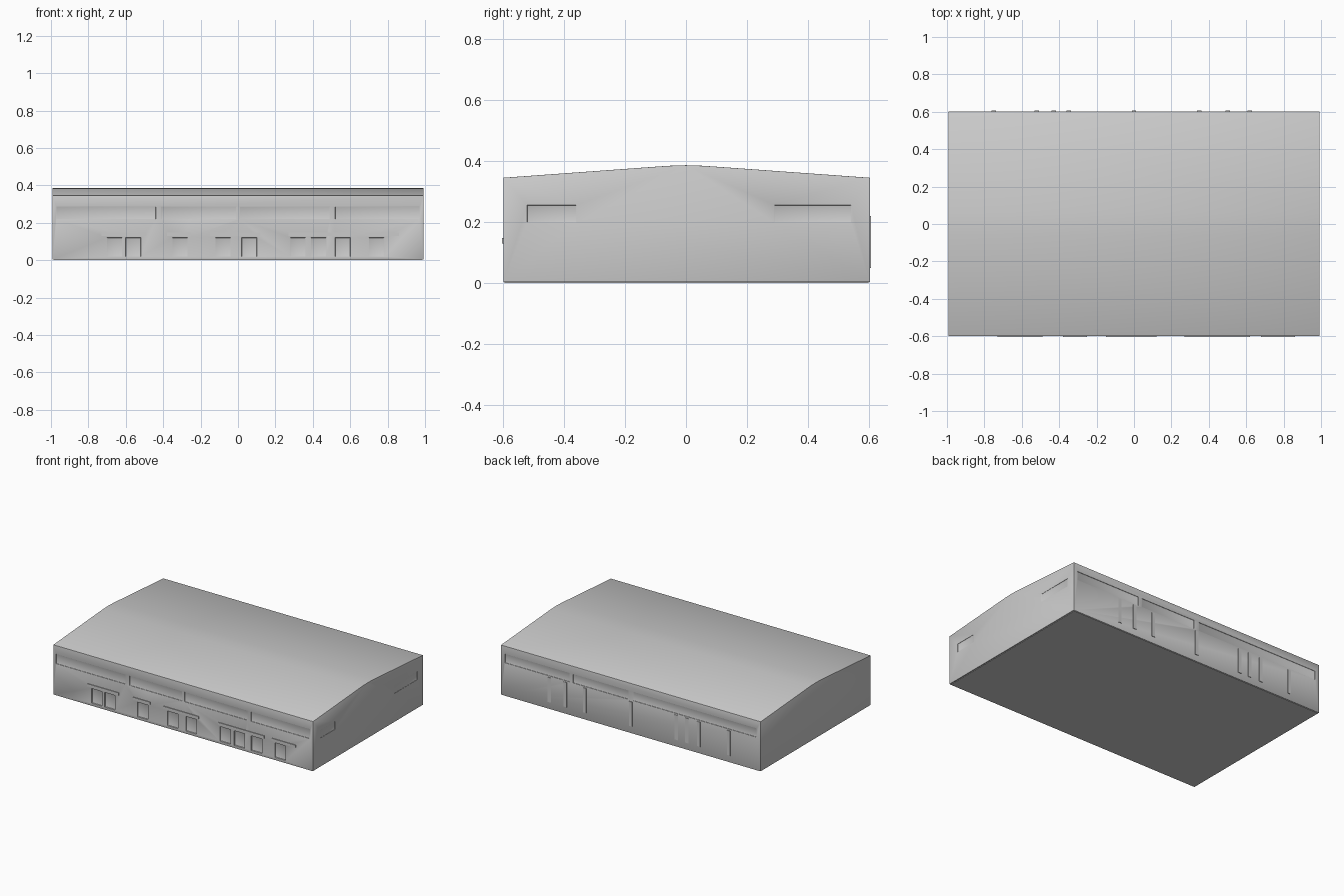
import bpy, bmesh

if "Cube" in bpy.data.objects:
    bpy.data.objects.remove(bpy.data.objects["Cube"])

FRONT, BACK, END = -0.598, 0.602, 0.992


def box(bm, x0, x1, y0, y1, z0, z1):
    m = bmesh.ops.create_cube(bm, size=1)
    for v in m['verts']:
        v.co = (x0 + (v.co.x + .5) * (x1 - x0),
                y0 + (v.co.y + .5) * (y1 - y0),
                z0 + (v.co.z + .5) * (z1 - z0))


def make(name, bm):
    bmesh.ops.recalc_face_normals(bm, faces=bm.faces)
    me = bpy.data.meshes.new(name)
    bm.to_mesh(me)
    bm.free()
    ob = bpy.data.objects.new(name, me)
    bpy.context.collection.objects.link(ob)
    return ob


# Warehouse shell: low gabled profile extruded along x
profile = [(FRONT, 0.003), (BACK, 0.003), (BACK, 0.345), (0.06, 0.384),
           (0.0, 0.386), (-0.06, 0.384), (FRONT, 0.345)]
bm = bmesh.new()
face = bm.faces.new([bm.verts.new((-END, y, z)) for y, z in profile])
ext = bmesh.ops.extrude_face_region(bm, geom=[face])
for v in ext['geom']:
    if isinstance(v, bmesh.types.BMVert):
        v.co.x = END
shell = make("warehouse_shell", bm)

# Shallow recesses: wall bands, loading doors and end windows
bm = bmesh.new()
for x0, x1 in [(-.97, -.44), (-.41, -.01), (.01, .49), (.52, .97)]:
    box(bm, x0, x1, FRONT - .1, FRONT + .003, .22, .285)
for x0, x1 in [(-.96, -.02), (.02, .44), (.47, .96)]:
    box(bm, x0, x1, BACK - .003, BACK + .1, .23, .29)
for x in (-.66, -.56, -.31, -.08, .06, .32, .43, .56, .74):
    box(bm, x - .04, x + .04, FRONT - .1, FRONT + .008, .02, .12)
for y0, y1 in [(-.52, -.36), (.29, .54)]:
    box(bm, END - .002, END + .1, y0, y1, .20, .255)
cutter = make("recess_cutter", bm)
cutter.hide_render = True
mod = shell.modifiers.new("recesses", 'BOOLEAN')
mod.object = cutter
mod.operation = 'DIFFERENCE'
mod.solver = 'EXACT'
bev = shell.modifiers.new("soft_edges", 'BEVEL')
bev.width = 0.006
bev.segments = 2
bev.limit_method = 'ANGLE'
bpy.context.view_layer.objects.active = shell
shell.select_set(True)
for m in ("recesses", "soft_edges"):
    bpy.ops.object.modifier_apply(modifier=m)
bpy.data.objects.remove(cutter)
bpy.ops.object.shade_smooth_by_angle()

# Base plinth, resting on the ground
bm = bmesh.new()
box(bm, -.985, .985, -.595, .598, 0, .02)
make("base_plinth", bm)

# Lintels over the loading doors
bm = bmesh.new()
for x0, x1 in [(-.73, -.49), (-.38, -.25), (-.15, .12), (.27, .62), (.68, .86)]:
    box(bm, x0, x1, FRONT - .005, FRONT + .01, .13, .148)
make("door_lintels", bm)

# Vertical ribs on the rear wall
bm = bmesh.new()
for x in (.62, .5, .35, 0, -.35, -.43, -.52, -.75):
    box(bm, x - .012, x + .012, BACK - .01, BACK + .004, .05, .22)
make("rear_ribs", bm)
